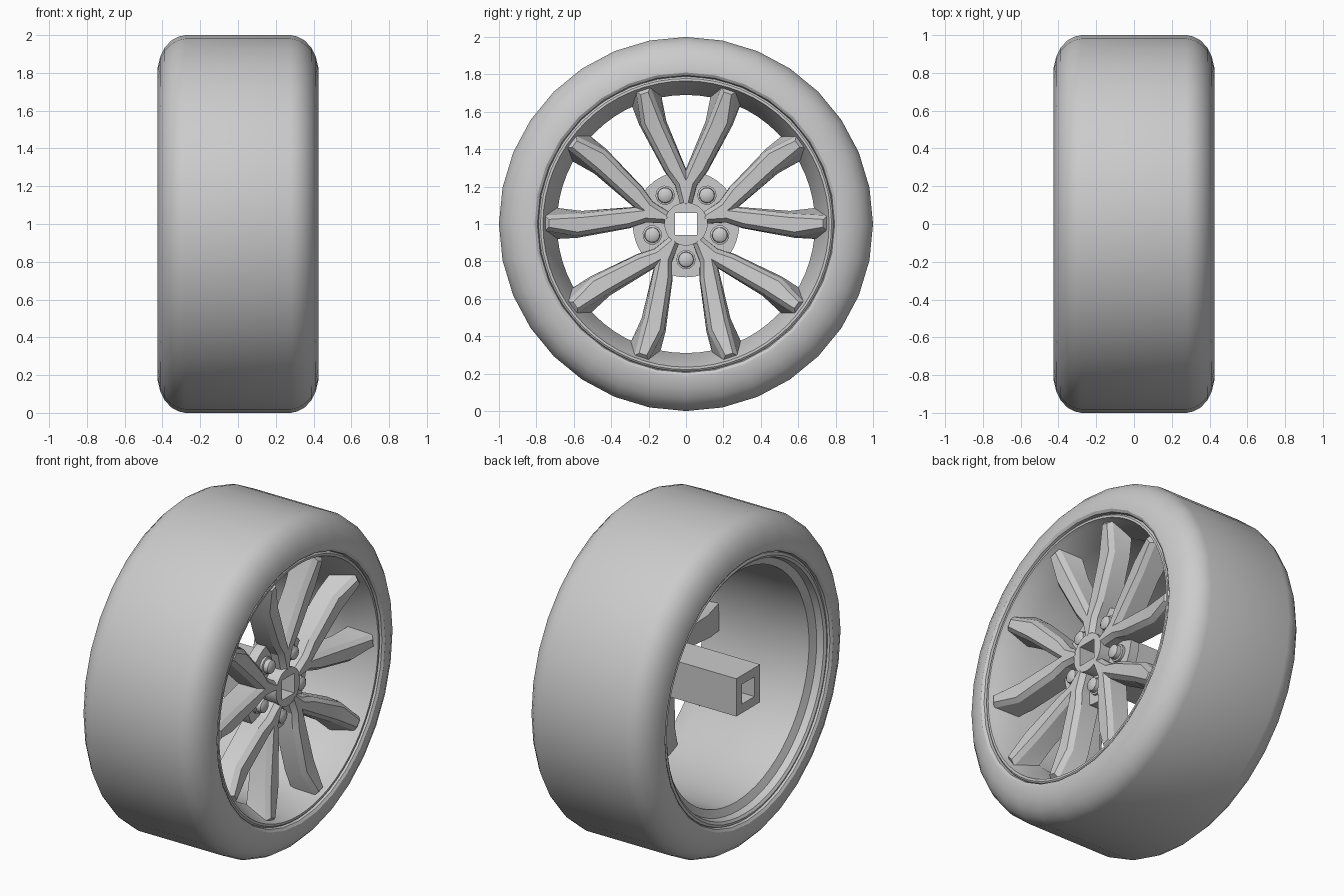
import bpy
import bmesh
from math import cos, sin, pi, radians

cube = bpy.data.objects.get("Cube")
if cube:
    bpy.data.objects.remove(cube, do_unlink=True)

grey = bpy.data.materials.new("plain grey")
grey.use_nodes = True
colour = (0.6, 0.6, 0.6, 1)
grey.diffuse_color = colour
grey.node_tree.nodes["Principled BSDF"].inputs["Base Color"].default_value = colour


def finish(name, bm, angle=30):
    """Turn a bmesh into a grey object with smooth shading below the angle."""
    bmesh.ops.recalc_face_normals(bm, faces=bm.faces)
    mesh = bpy.data.meshes.new(name)
    bm.to_mesh(mesh)
    bm.free()
    mesh.materials.append(grey)
    ob = bpy.data.objects.new(name, mesh)
    bpy.context.collection.objects.link(ob)
    bpy.ops.object.select_all(action='DESELECT')
    ob.select_set(True)
    bpy.context.view_layer.objects.active = ob
    bpy.ops.object.shade_smooth_by_angle(angle=radians(angle))
    return ob


def place(x, u, v, a):
    """Point at distance u along direction a and v across it, around the axle."""
    return (x, u * cos(a) - v * sin(a), 1 + u * sin(a) + v * cos(a))


def bridge(bm, loops):
    """Skin a closed chain of equal loops."""
    for i, a in enumerate(loops):
        b = loops[(i + 1) % len(loops)]
        for j in range(len(a)):
            k = (j + 1) % len(a)
            bm.faces.new((a[j], a[k], b[k], b[j]))


def lathe(name, profile, segments):
    """Revolve a closed (x, radius) profile about the axle."""
    bm = bmesh.new()
    loops = [[bm.verts.new(place(x, r, 0, 2 * pi * j / segments)) for j in range(segments)]
             for x, r in profile]
    bridge(bm, loops)
    return finish(name, bm)


def square_holed(name, outer, x0, x1, hole=0.06, n=40):
    """Solid with any outer radius function and a square bore."""
    def square(half):
        return lambda a: half / max(abs(cos(a)), abs(sin(a)))
    shape = outer if callable(outer) else square(outer)
    bm = bmesh.new()
    chain = ((x0, shape), (x1, shape), (x1, square(hole)), (x0, square(hole)))
    loops = [[bm.verts.new(place(x, f(2 * pi * j / n), 0, 2 * pi * j / n)) for j in range(n)]
             for x, f in chain]
    bridge(bm, loops)
    return finish(name, bm)


# Tyre
shoulder = [(0.38, 0.785), (0.415, 0.795), (0.425, 0.81), (0.425, 0.83), (0.412, 0.885),
            (0.388, 0.935), (0.352, 0.972), (0.315, 0.992), (0.28, 1.0)]
lathe("tyre", shoulder + [(-x, r) for x, r in reversed(shoulder)], 32)

# Rim with front lip, sloping face, barrel and rear lip
lathe("rim", [(0.38, 0.795), (0.405, 0.785), (0.41, 0.778), (0.41, 0.765), (0.385, 0.755),
              (0.26, 0.69), (-0.34, 0.70), (-0.36, 0.745), (-0.40, 0.755), (-0.41, 0.77),
              (-0.405, 0.785), (-0.38, 0.795)], 64)

# Axle tube and hub
square_holed("axle_tube", 0.115, -0.42, 0.21)
square_holed("hub_floor", lambda a: 0.285, 0.20, 0.26)
square_holed("hub_centre", lambda a: 0.115, 0.20, 0.338)

# Forked spokes: each point has front (u, v, x) and back (u, v, x)
FORK = {
    "root": ((0.08, 0.0, 0.31), (0.08, 0.0, 0.20)),
    "neck": ((0.10, 0.03, 0.31), (0.10, 0.03, 0.20)),
    "waist": ((0.206, 0.057, 0.31), (0.206, 0.06, 0.20)),
    "hip": ((0.279, 0.11, 0.315), (0.28, 0.115, 0.20)),
    "crotch": ((0.285, 0.0, 0.315), (0.295, 0.0, 0.20)),
    "knee_out": ((0.531, 0.241, 0.34), (0.53, 0.25, 0.24)),
    "knee_in": ((0.545, 0.117, 0.34), (0.55, 0.105, 0.24)),
    "tip_out": ((0.707, 0.267, 0.375), (0.66, 0.30, 0.265)),
    "tip_in": ((0.732, 0.19, 0.375), (0.70, 0.135, 0.265)),
}
PANELS = (("root", "neck", "waist", "hip", "crotch"),
          ("crotch", "hip", "knee_out", "knee_in"),
          ("knee_in", "knee_out", "tip_out", "tip_in"))


def forked_spoke(name, angle):
    bm = bmesh.new()
    verts = {}

    def vert(key, side, layer):
        u, v, x = FORK[key][layer]
        tag = (key, side if v else 0, layer)
        if tag not in verts:
            verts[tag] = bm.verts.new(place(x, u, v * side, angle))
        return verts[tag]

    front = []
    for side in (1, -1):
        for panel in PANELS:
            for layer in (0, 1):
                ring = [vert(key, side, layer) for key in panel]
                if (side == 1) == (layer == 0):
                    ring.reverse()
                face = bm.faces.new(ring)
                if layer == 0:
                    front.append(face)
    # Side walls along the outline
    partner = {v: verts[(t[0], t[1], 1)] for t, v in verts.items() if t[2] == 0}
    rim_edges = [e for e in bm.edges if e.is_boundary and e.verts[0] in partner]
    for e in rim_edges:
        a, b = e.verts
        bm.faces.new((a, b, partner[b], partner[a]))
    bmesh.ops.recalc_face_normals(bm, faces=bm.faces)
    # Raised front face with sloping borders
    bmesh.ops.inset_region(bm, faces=front, thickness=0.022, use_even_offset=True)
    for v in {v for f in front for v in f.verts}:
        v.co.x += 0.028
    return finish(name, bm, 20)


for i in range(5):
    forked_spoke(f"forked_spoke_{i + 1}", radians(90 + 72 * i))


# Wheel bolts: round collar, head and domed end
def bolt(name, angle):
    bm = bmesh.new()
    n = 12
    loops = []
    for x, r in ((0.25, 0.052), (0.275, 0.052), (0.278, 0.042), (0.305, 0.04), (0.315, 0.025)):
        loops.append([bm.verts.new(place(x, 0.19 + r * cos(2 * pi * j / n),
                                         r * sin(2 * pi * j / n), angle)) for j in range(n)])
    for a, b in zip(loops, loops[1:]):
        for j in range(n):
            k = (j + 1) % n
            bm.faces.new((a[j], a[k], b[k], b[j]))
    bm.faces.new(loops[0])
    bm.faces.new(loops[-1])
    return finish(name, bm, 35)


for i in range(5):
    bolt(f"wheel_bolt_{i + 1}", radians(-90 + 72 * i))
